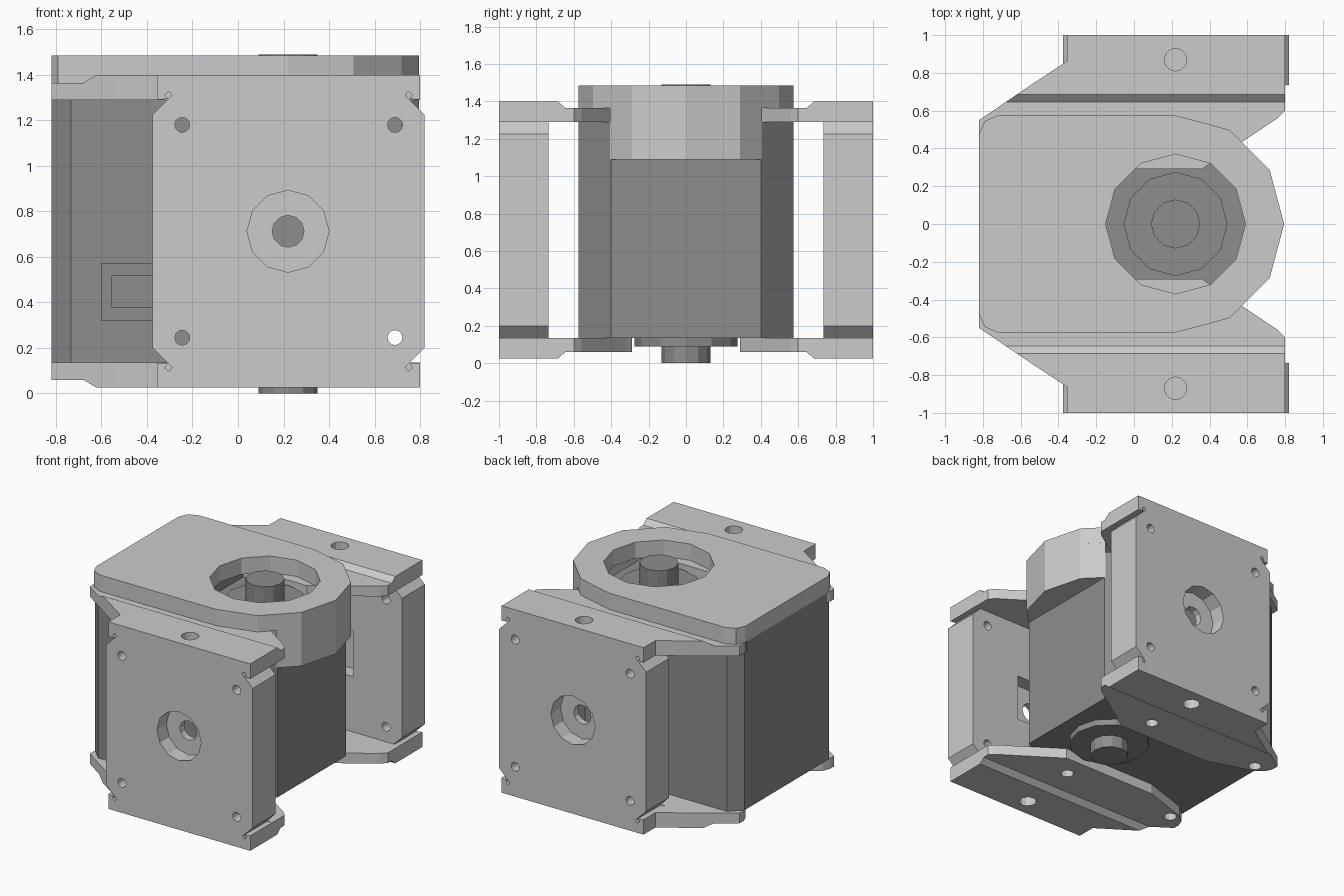
import bpy, bmesh, math
from mathutils import Vector

if "Cube" in bpy.data.objects:
    bpy.data.objects.remove(bpy.data.objects["Cube"])

CX, CZ = 0.22, 0.7125          # output shaft x, bracket mid height

dark = bpy.data.materials.new("dark_grey")
dark.diffuse_color = (0.27, 0.27, 0.27, 1)
dark.use_nodes = True
dark.node_tree.nodes["Principled BSDF"].inputs["Base Color"].default_value = dark.diffuse_color


def prism(name, pts, axis, lo, hi, mat=None):
    """Extrude a 2D profile: axis z -> (x,y), y -> (x,z), x -> (y,z)."""
    place = {"z": lambda p: (p[0], p[1], lo),
             "y": lambda p: (p[0], lo, p[1]),
             "x": lambda p: (lo, p[0], p[1])}[axis]
    bm = bmesh.new()
    face = bm.faces.new([bm.verts.new(place(p)) for p in pts])
    ext = bmesh.ops.extrude_face_region(bm, geom=[face])
    shift = Vector([(hi - lo) if a == axis else 0 for a in "xyz"])
    bmesh.ops.translate(bm, vec=shift, verts=[v for v in ext["geom"] if isinstance(v, bmesh.types.BMVert)])
    bmesh.ops.recalc_face_normals(bm, faces=bm.faces)
    me = bpy.data.meshes.new(name)
    bm.to_mesh(me)
    bm.free()
    ob = bpy.data.objects.new(name, me)
    bpy.context.collection.objects.link(ob)
    if mat:
        me.materials.append(mat)
    return ob


def ngon(cx, cy, r, n=12):
    return [(cx + r * math.cos(2 * math.pi * i / n), cy + r * math.sin(2 * math.pi * i / n)) for i in range(n)]


def rect(x0, y0, x1, y1):
    return [(x0, y0), (x1, y0), (x1, y1), (x0, y1)]


def cut(ob, *cutters):
    """Subtract each cutter, then discard it."""
    for c in cutters:
        m = ob.modifiers.new("cut", "BOOLEAN")
        m.operation, m.solver, m.object = "DIFFERENCE", "EXACT", c
        dg = bpy.context.evaluated_depsgraph_get()
        me = bpy.data.meshes.new_from_object(ob.evaluated_get(dg))
        ob.modifiers.clear()
        ob.data = me
        bpy.data.objects.remove(c)
    return ob


def mirrored(ob, name, axis, centre):
    """Copy reflected across the plane axis = centre."""
    new = ob.copy()
    new.data = ob.data.copy()
    new.name = name
    bpy.context.collection.objects.link(new)
    for v in new.data.vertices:
        v.co[axis] = 2 * centre - v.co[axis]
    new.data.flip_normals()
    return new


# Motor body with chamfered corners and a socket in the front face
half = [(0.60, 0.40), (0.42, 0.575), (-0.735, 0.575), (-0.82, 0.49)]
body = prism("motor_body", half + [(x, -y) for x, y in reversed(half)], "z", 0.135, 1.29, dark)
cut(body,
    prism("c", rect(-0.60, 0.32, -0.15, 0.57), "y", -0.7, -0.55),
    prism("c", rect(-0.555, 0.38, -0.195, 0.515), "y", -0.7, -0.50))

# Raised spine of the body between the upper flanges
spine = [(-0.16, 0.285), (-0.40, 0.285), (-0.74, 0.39), (-0.82, 0.46)]
prism("body_spine", spine + [(x, -y) for x, y in reversed(spine)], "z", 1.285, 1.366, dark)

# Shaft and its bearing discs
prism("shaft", ngon(CX, 0, 0.13), "z", 0.0, 1.49, dark)
prism("lower_bearing", ngon(CX, 0, 0.275), "z", 0.09, 0.14, dark)
prism("upper_bearing", ngon(CX, 0, 0.275), "z", 1.28, 1.335, dark)

# Top cap with round nose and open recess
arc = [(CX + 0.575 * math.cos(math.radians(a)), 0.575 * math.sin(math.radians(a))) for a in range(-90, 91, 30)]
cap = prism("top_cap", arc + [(-0.72, 0.575), (-0.79, 0.545), (-0.82, 0.48),
                              (-0.82, -0.48), (-0.79, -0.545), (-0.72, -0.575)], "z", 1.365, 1.485)
cut(cap, prism("c", ngon(CX, 0, 0.37), "z", 1.2, 1.6))
nose = [p for p in arc if p[0] > 0.6]
prism("cap_nose", [(0.598, -0.407)] + nose + [(0.598, 0.407)], "z", 1.09, 1.366)

# Upper rear flange: stepped plate with two screw holes
flange = prism("upper_flange_rear", [
    (0.80, 0.74), (0.80, 0.60), (0.76, 0.56), (0.40, 0.32), (0.36, 0.29), (-0.40, 0.29),
    (-0.74, 0.40), (-0.80, 0.45), (-0.82, 0.50), (-0.82, 0.55), (-0.54, 0.74)], "z", 1.29, 1.40)
cut(flange,
    prism("c", [(0.685, 1.40), (0.645, 1.365), (0.1, 1.365), (0.1, 1.5), (0.685, 1.5)], "x", -1, 1),
    prism("c", ngon(CX, 0.45, 0.045), "z", 1.2, 1.5),
    prism("c", ngon(-0.70, 0.45, 0.045), "z", 1.2, 1.5))

# Outer web of the flange following the diagonal edge
web = prism("upper_web_rear", [(-0.354, 0.74), (-0.54, 0.74), (-0.355, 0.862)], "z", 1.29, 1.40)

# Rear side plate: outline built from one corner, mirrored twice
corner = [(0.5975, 0.575), (0.82 - 0.2225, 0.5125), (0.5125, 0.5975), (0.525, 0.615),
          (0.545, 0.60), (0.53, 0.5825), (0.5775, 0.5775), (0.5775, 0.6875)][1:]
outline = corner + [(-x, z) for x, z in reversed(corner)]
outline += [(-x, -z) for x, z in outline]
plate = prism("side_plate_rear", [(0.2225 + x, CZ + z) for x, z in outline], "y", 0.735, 1.0)
cut(plate,
    prism("c", ngon(CX, CZ, 0.18), "y", 0.89, 1.1),
    prism("c", rect(CX - 0.2, CZ - 0.17, CX + 0.2, CZ + 0.17), "y", 0.6, 0.84),
    prism("c", ngon(CX, CZ, 0.07), "y", 0.5, 1.1),
    *[prism("c", ngon(x, z, 0.033), "y", 0.5, 1.1) for x in (-0.245, 0.69) for z in (0.245, 1.18)],
    *[prism("c", ngon(CX, 0.87, 0.06), "z", *span) for span in ((1.30, 1.5), (-0.1, 0.125))])

# Mirror flanges to the bottom, then the whole bracket to the front
rear = [plate]
for ob, kind in ((flange, "flange"), (web, "web")):
    rear += [ob, mirrored(ob, "lower_" + kind + "_rear", 2, CZ)]
for ob in rear:
    mirrored(ob, ob.name.replace("rear", "front"), 1, 0)
